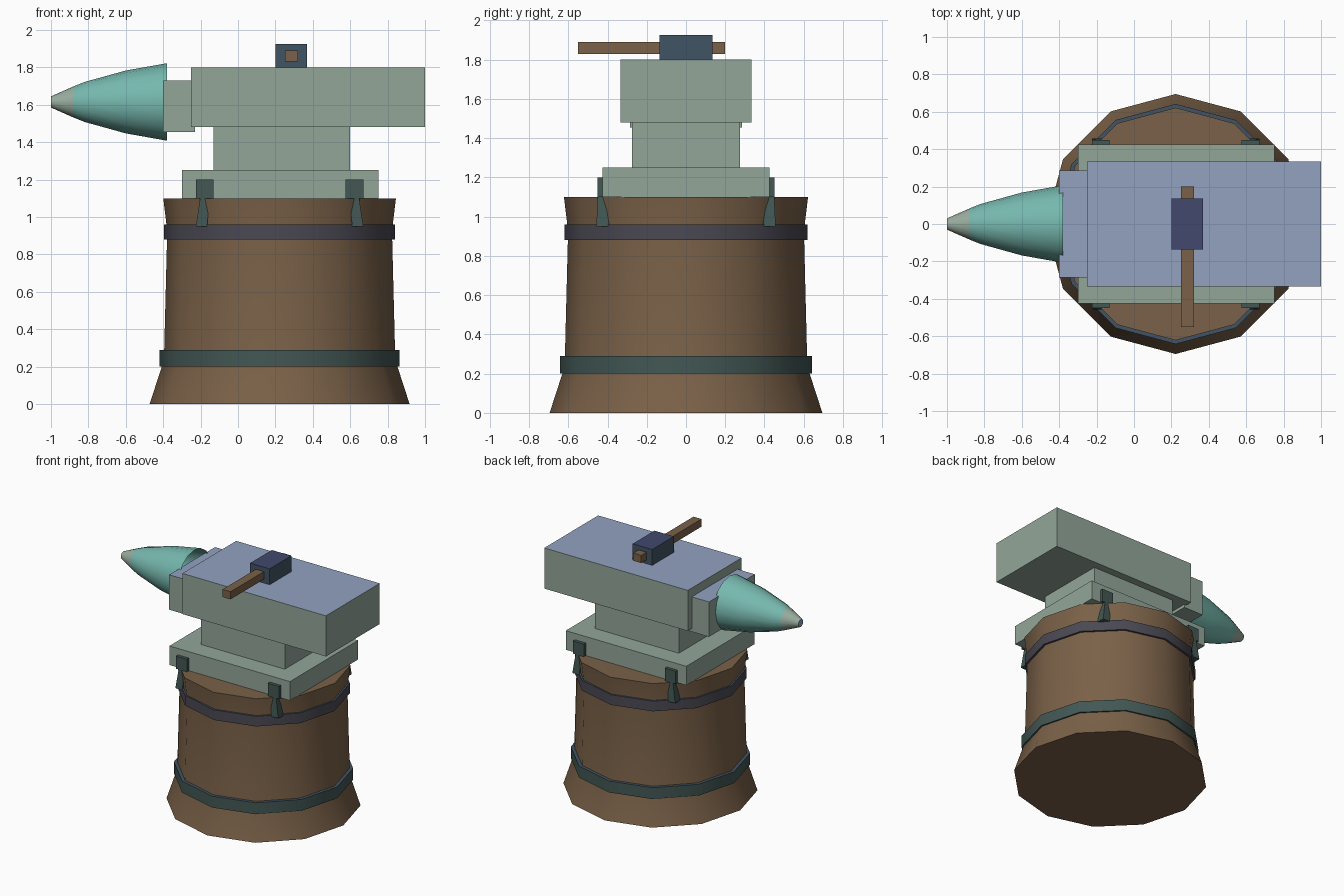
import bpy, bmesh, math
from mathutils import Vector

if "Cube" in bpy.data.objects:
    bpy.data.objects.remove(bpy.data.objects["Cube"])


def material(name, r, g, b):
    def lin(c):
        c /= 255
        return c / 12.92 if c <= 0.04045 else ((c + 0.055) / 1.055) ** 2.4
    m = bpy.data.materials.new(name)
    m.diffuse_color = (lin(r), lin(g), lin(b), 1)
    m.use_nodes = True
    m.node_tree.nodes["Principled BSDF"].inputs["Base Color"].default_value = m.diffuse_color
    return m


wood = material("brown wood", 122, 97, 72)
iron = material("pale green iron", 146, 166, 153)
face_blue = material("polished blue steel", 146, 162, 192)
horn_teal = material("teal horn", 118, 184, 174)
tip_beige = material("worn tip", 152, 172, 158)
navy = material("navy steel", 65, 73, 108)
slate = material("slate steel", 65, 83, 99)
dark_teal = material("dark teal iron", 66, 87, 84)
grey_band = material("purple grey iron", 74, 73, 83)

CX = 0.2225  # axis of the stump


def finish(name, bm, mats, rule=None, smooth=None):
    bmesh.ops.recalc_face_normals(bm, faces=bm.faces)
    bm.normal_update()
    if rule:
        for f in bm.faces:
            f.material_index = rule(f)
    me = bpy.data.meshes.new(name)
    bm.to_mesh(me)
    bm.free()
    ob = bpy.data.objects.new(name, me)
    bpy.context.collection.objects.link(ob)
    for m in mats:
        me.materials.append(m)
    if smooth:
        bpy.ops.object.select_all(action='DESELECT')
        ob.select_set(True)
        bpy.context.view_layer.objects.active = ob
        bpy.ops.object.shade_smooth_by_angle(angle=math.radians(smooth))
    return ob


def top_face(f):
    return 1 if f.normal.z > 0.9 else 0


def box(name, x, y, z, mats, rule=None):
    bm = bmesh.new()
    bmesh.ops.create_cube(bm, size=1)
    for v in bm.verts:
        v.co = Vector([a[0] if c < 0 else a[1] for a, c in zip((x, y, z), v.co)])
    return finish(name, bm, mats, rule)


def lathe(name, profile, n, place, mats, rule=None, caps=(), loop=False, smooth=40):
    """Revolve (radius, height) points; place maps (u, v, h) to a position."""
    bm = bmesh.new()
    rings = [[bm.verts.new(place(r * math.cos(2 * math.pi * i / n),
                                 r * math.sin(2 * math.pi * i / n), h))
              for i in range(n)] for r, h in profile]
    pairs = list(zip(rings, rings[1:])) + ([(rings[-1], rings[0])] if loop else [])
    for a, b in pairs:
        for i in range(n):
            j = (i + 1) % n
            bm.faces.new((a[i], a[j], b[j], b[i]))
    for c in caps:
        bm.faces.new(rings[c])
    return finish(name, bm, mats, rule, smooth)


def upright(u, v, h):
    return (CX + u, v, h)


# Wooden stump with flared foot
lathe("stump", [(0.695, 0), (0.63, 0.2), (0.617, 0.29), (0.602, 0.88),
                (0.605, 0.96), (0.622, 1.10)], 12, upright, [wood], caps=(0, -1))

# Iron hoops
for name, r, z0, z1, mats in (("lower_hoop", 0.642, 0.20, 0.29, [dark_teal, slate]),
                              ("upper_hoop", 0.618, 0.88, 0.96, [grey_band, slate])):
    lathe(name, [(r, z0), (r, z1), (r - 0.05, z1), (r - 0.05, z0)], 12, upright,
          mats, top_face, loop=True)

# Anvil body
box("anvil_base", (-0.30, 0.75), (-0.425, 0.425), (1.10, 1.25), [iron])
box("anvil_waist", (-0.13, 0.60), (-0.275, 0.275), (1.25, 1.48), [iron])
box("anvil_body", (-0.25, 1.0), (-0.335, 0.335), (1.48, 1.80), [iron, face_blue], top_face)
box("anvil_neck", (-0.40, -0.23), (-0.285, 0.285), (1.455, 1.73), [iron, face_blue], top_face)


# Horn, open at the back, with a worn tip
def horn_rule(f):
    if f.normal.x < -0.99:
        return 2
    return 1 if f.calc_center_median().x < -0.88 else 0


lathe("horn", [(0.03, -1.0), (0.083, -0.88), (0.107, -0.82), (0.168, -0.60), (0.207, -0.38)],
      16, lambda u, v, h: (h, u, 1.615 + v), [horn_teal, tip_beige, face_blue],
      horn_rule, caps=(0,))

# Corner clamps: a plate on the base and a spreading foot on the stump
for sx, side in ((-1, "left"), (1, "right")):
    for sy, end in ((-1, "front"), (1, "back")):
        xs = sorted((CX + sx * 0.353, CX + sx * 0.448))
        ys = sorted((sy * 0.40, sy * 0.45))
        box(f"clamp_plate_{end}_{side}", xs, ys, (1.10, 1.20), [dark_teal])
        bm = bmesh.new()
        bmesh.ops.create_cube(bm, size=1)
        for v in bm.verts:
            if v.co.z > 0:
                x, y, z = (0.375, 0.425)[v.co.x > 0], (0.415, 0.45)[v.co.y > 0], 1.10
            else:
                x, y, z = (0.388, 0.448)[v.co.x > 0], (0.39, 0.457)[v.co.y > 0], 0.95
            v.co = (CX + sx * x, sy * y, z)
        finish(f"clamp_foot_{end}_{side}", bm, [dark_teal])

# Hammer resting on the anvil
box("hammer_head", (0.20, 0.37), (-0.135, 0.135), (1.80, 1.925), [slate, navy], top_face)
box("hammer_handle", (0.25, 0.32), (-0.55, 0.20), (1.83, 1.89), [wood])
